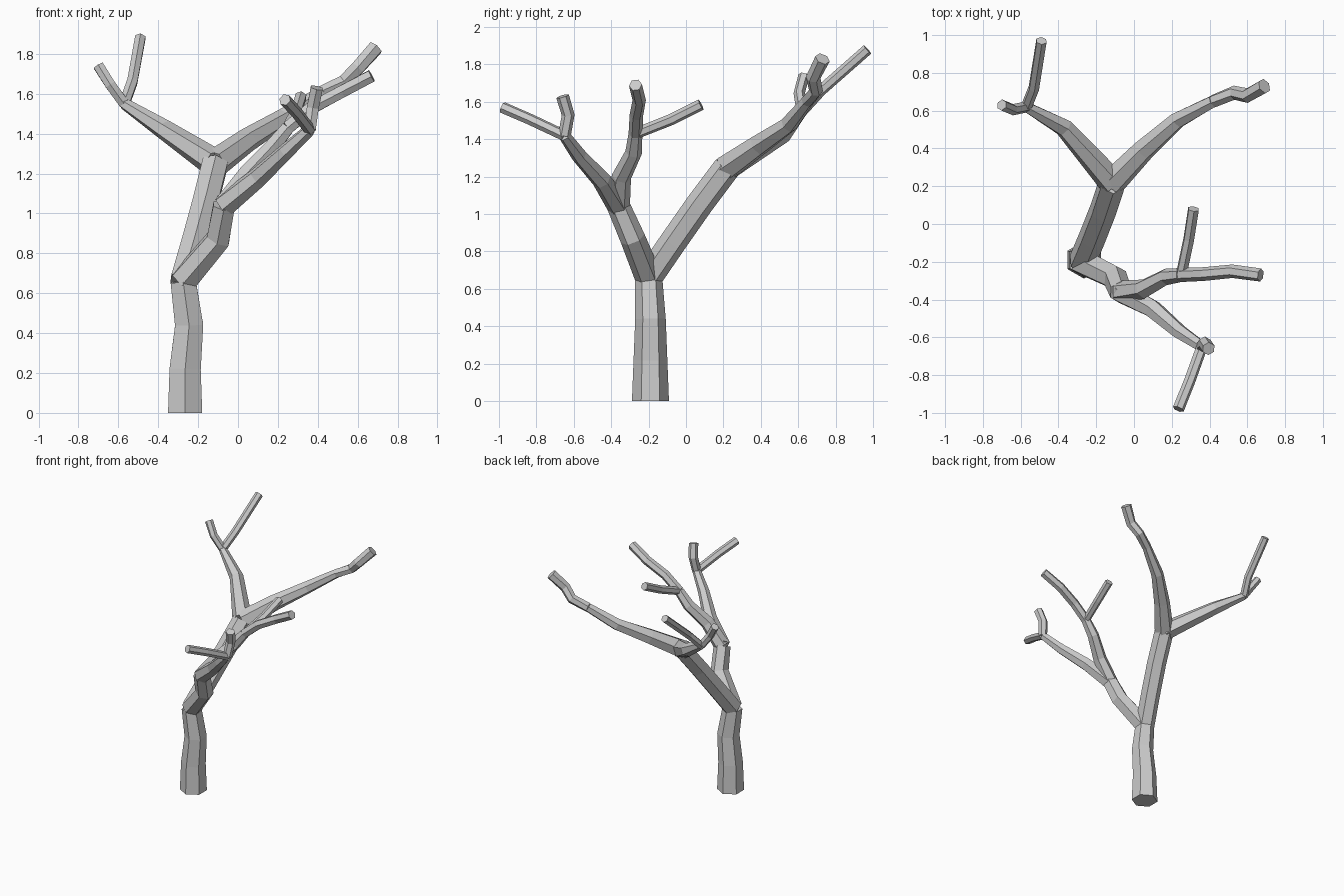
import bpy, bmesh, math
from mathutils import Vector

if "Cube" in bpy.data.objects:
    bpy.data.objects.remove(bpy.data.objects["Cube"])

SIDES = 6


def limb(name, start_radius, end_radius, *path):
    """Closed six-sided tapering tube along a bent path."""
    pts = [Vector(p) for p in path]
    steps = [(b - a).normalized() for a, b in zip(pts, pts[1:])]
    bm = bmesh.new()
    rings = []
    for i, p in enumerate(pts):
        before = steps[max(i - 1, 0)]
        after = steps[min(i, len(steps) - 1)]
        turn = Vector((0, 0, 1)).rotation_difference((before + after).normalized())
        r = start_radius + (end_radius - start_radius) * i / (len(pts) - 1)
        ring = []
        for k in range(SIDES):
            a = math.pi / 2 + math.tau * k / SIDES
            ring.append(bm.verts.new(p + turn @ Vector((r * math.cos(a), r * math.sin(a), 0))))
        rings.append(ring)
    for lo, hi in zip(rings, rings[1:]):
        for k in range(SIDES):
            n = (k + 1) % SIDES
            bm.faces.new((lo[k], lo[n], hi[n], hi[k]))
    bm.faces.new(rings[0][::-1])
    bm.faces.new(rings[-1])
    mesh = bpy.data.meshes.new(name)
    bm.to_mesh(mesh)
    bm.free()
    bpy.context.collection.objects.link(bpy.data.objects.new(name, mesh))


# Fork points shared by parent and child limbs
trunk_top = (-.275, -.20, .66)
back_fork = (-.115, .22, 1.25)
front_fork = (-.07, -.36, 1.04)
left_tip = (-.57, .62, 1.55)
right_tip = (.42, .65, 1.605)
mid_tip = (.25, -.27, 1.43)
low_tip = (.36, -.65, 1.42)

# Trunk
limb("trunk", .099, .073, (-.265, -.19, 0), (-.265, -.19, .22), (-.245, -.19, .44), trunk_top)

# Back bough with its two branches
limb("back_bough", .073, .073, trunk_top, (-.22, -.07, .85), (-.165, .07, 1.05), back_fork)
limb("back_right_branch", .073, .035, back_fork, (.05, .39, 1.37), (.23, .55, 1.48), right_tip)
limb("back_right_twig", .036, .041, right_tip, (.53, .695, 1.66), (.60, .68, 1.73), (.69, .73, 1.83))
limb("back_left_branch", .073, .03, back_fork, (-.37, .51, 1.42), left_tip)
limb("back_left_short_twig", .03, .03, left_tip, (-.64, .605, 1.645), (-.70, .63, 1.74))
limb("back_left_long_twig", .03, .03, left_tip, (-.53, .72, 1.66), (-.49, .97, 1.88))

# Front bough with its two branches
limb("front_bough", .073, .062, trunk_top, (-.10, -.285, .87), front_fork)
limb("front_inner_branch", .06, .037, front_fork, (.05, -.345, 1.20), (.17, -.28, 1.33), mid_tip)
limb("front_inner_long_twig", .037, .035, mid_tip, (.37, -.265, 1.53), (.52, -.25, 1.61), (.67, -.27, 1.69))
limb("front_inner_side_twig", .03, .031, mid_tip, (.29, -.08, 1.505), (.315, .08, 1.585))
limb("front_outer_branch", .062, .032, front_fork, (.10, -.45, 1.18), (.24, -.57, 1.31), low_tip)
limb("front_outer_up_twig", .034, .035, low_tip, (.375, -.63, 1.53), (.395, -.66, 1.63))
limb("front_outer_low_twig", .03, .031, low_tip, (.295, -.83, 1.505), (.235, -.98, 1.57))
